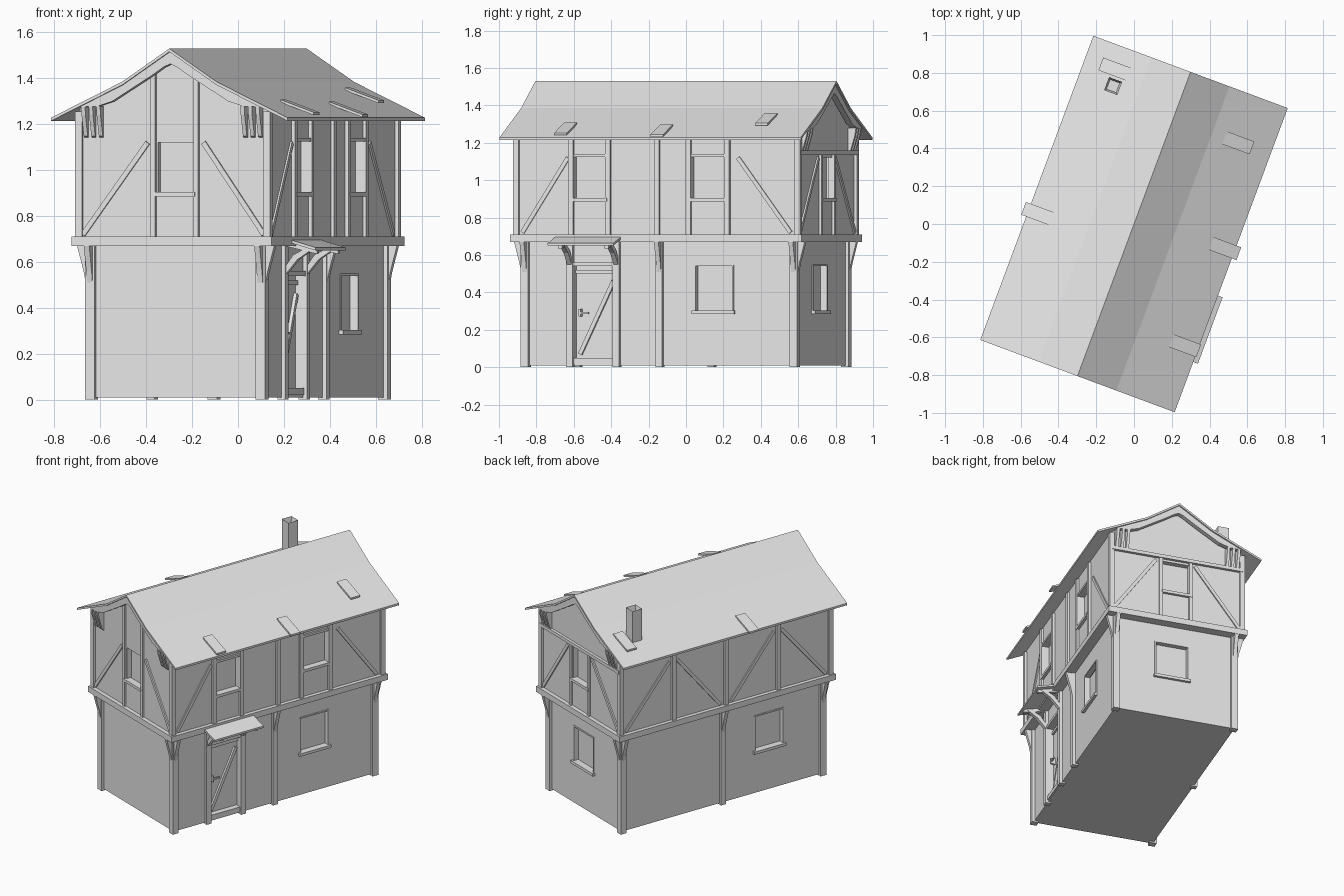
import bpy, bmesh, math
from mathutils import Matrix

cube = bpy.data.objects.get("Cube")
if cube:
    bpy.data.objects.remove(cube)

mat = bpy.data.materials.new("plain grey")
mat.use_nodes = True
mat.diffuse_color = (0.8, 0.8, 0.8, 1)
mat.node_tree.nodes["Principled BSDF"].inputs["Base Color"].default_value = (0.8, 0.8, 0.8, 1)

TURN = Matrix.Rotation(math.radians(-20.4), 4, 'Z')

# Each wall maps (along, up, outward) to house axes
WALL = {
    "right": lambda s, z, d: (d, s, z),
    "left": lambda s, z, d: (-d, s, z),
    "front": lambda s, z, d: (s, -d, z),
    "back": lambda s, z, d: (s, d, z),
}
LOWER = {"right": 0.40, "left": 0.40, "front": 0.77, "back": 0.77}
UPPER = {"right": 0.437, "left": 0.437, "front": 0.803, "back": 0.803}


def finish(name, bm):
    bmesh.ops.recalc_face_normals(bm, faces=bm.faces)
    mesh = bpy.data.meshes.new(name)
    bm.to_mesh(mesh)
    bm.free()
    mesh.materials.append(mat)
    ob = bpy.data.objects.new(name, mesh)
    ob.matrix_world = TURN
    bpy.context.collection.objects.link(ob)
    return ob


def add_prism(bm, f, pts, t0, t1):
    a = [bm.verts.new(f(p, q, t0)) for p, q in pts]
    b = [bm.verts.new(f(p, q, t1)) for p, q in pts]
    bm.faces.new(a)
    bm.faces.new(b[::-1])
    for i in range(len(a)):
        j = (i + 1) % len(a)
        bm.faces.new((a[i], b[i], b[j], a[j]))


def prism(name, f, pts, t0, t1):
    bm = bmesh.new()
    add_prism(bm, f, pts, t0, t1)
    return finish(name, bm)


def rect(s0, s1, z0, z1):
    return [(s0, z0), (s1, z0), (s1, z1), (s0, z1)]


def panel(name, side, s0, s1, z0, z1, d0, d1):
    return prism(name, WALL[side], rect(s0, s1, z0, z1), d0, d1)


def post(name, side, s, z0, z1, base, w=0.032, out=0.016):
    return panel(name, side, s - w / 2, s + w / 2, z0, z1, base - 0.02, base + out)


def brace(name, side, s0, z0, s1, z1, d0, d1, w=0.022):
    n = math.hypot(s1 - s0, z1 - z0)
    x, y = -(z1 - z0) / n * w / 2, (s1 - s0) / n * w / 2
    pts = [(s0 + x, z0 + y), (s1 + x, z1 + y), (s1 - x, z1 - y), (s0 - x, z0 - y)]
    return prism(name, WALL[side], pts, d0, d1)


def fin(name, side, s, pts, w=0.025):
    # Bracket cut in the outward/up plane
    f = WALL[side]
    return prism(name, lambda d, z, t: f(t, z, d), pts, s - w / 2, s + w / 2)


def roof_z(u):
    u = abs(u)
    return 1.53 - 0.66 * u if u < 0.22 else 1.385 - (u - 0.22) * 0.474


def cut(ob, boxes):
    bm = bmesh.new()
    for side, s0, s1, z0, z1, base in boxes:
        add_prism(bm, WALL[side], rect(s0, s1, z0, z1), base - 0.035, base + 0.05)
    cutter = finish("cutter", bm)
    cutter.hide_render = True
    mod = ob.modifiers.new("openings", 'BOOLEAN')
    mod.operation, mod.solver, mod.object = 'DIFFERENCE', 'EXACT', cutter
    bpy.context.view_layer.update()
    dg = bpy.context.evaluated_depsgraph_get()
    mesh = bpy.data.meshes.new_from_object(ob.evaluated_get(dg))
    ob.modifiers.clear()
    ob.data = mesh
    bpy.data.objects.remove(cutter)


# Openings: side, start, end, bottom, top
low_windows = [("right", 0.20, 0.417, 0.30, 0.545), ("left", -0.47, -0.25, 0.30, 0.545),
               ("back", -0.09, 0.13, 0.30, 0.545)]
high_windows = [("right", -0.475, -0.295, 0.90, 1.125), ("right", 0.195, 0.385, 0.90, 1.125),
                ("front", -0.074, 0.092, 0.90, 1.12), ("back", -0.09, 0.09, 0.90, 1.12)]
door = ("right", -0.49, -0.26, 0.03, 0.54)

# Storey walls with recessed windows and door
lower = panel("lower_walls", "back", -0.40, 0.40, 0.01, 0.69, -0.77, 0.77)
cut(lower, [w + (LOWER[w[0]],) for w in low_windows + [door]])
gable = [(u, roof_z(u) - 0.008) for u in (0.437, 0.22, 0, -0.22, -0.437)]
upper = prism("upper_walls", WALL["back"], [(-0.437, 0.70), (0.437, 0.70)] + gable, -0.803, 0.803)
cut(upper, [w + (UPPER[w[0]],) for w in high_windows])

# Window sills
for bases, windows in ((LOWER, low_windows), (UPPER, high_windows)):
    for side, s0, s1, z0, z1 in windows:
        b = bases[side]
        panel("window_sill", side, s0 - 0.012, s1 + 0.012, z0 - 0.015, z0 + 0.004, b - 0.03, b + 0.018)
        if bases is LOWER:
            for e in (s0, s1):
                panel("window_jamb", side, e - 0.005, e + 0.005, z0, z1, b - 0.03, b + 0.004)
            panel("window_head", side, s0, s1, z1 - 0.005, z1 + 0.005, b - 0.03, b + 0.004)

# Floor beam between the storeys
panel("floor_beam", "back", -0.464, 0.464, 0.67, 0.71, -0.831, 0.831)

# Corner posts with jetty brackets
bracket = [(0, 0.50), (0, 0.67), (0.042, 0.67), (0.034, 0.64), (0.012, 0.56)]
for x in (-1, 1):
    for y in (-1, 1):
        cx, cy = x * 0.396, y * 0.767
        panel("lower_corner_post", "back", cx - 0.022, cx + 0.022, 0, 0.68, cy - 0.022, cy + 0.022)
        ux, uy = x * 0.437, y * 0.803
        panel("upper_corner_post", "back", ux - 0.016, ux + 0.016, 0.70, 1.255, uy - 0.016, uy + 0.016)
        fin("corner_bracket", "right" if x > 0 else "left", cy, [(0.416 + d, z) for d, z in bracket])
        fin("corner_bracket", "back" if y > 0 else "front", cx, [(0.787 + d, z) for d, z in bracket])

# Lower side posts
for side, s in (("right", -0.51), ("right", -0.245), ("right", 0), ("left", 0)):
    post("lower_post", side, s, 0, 0.68, 0.40, 0.038, 0.018)
    if s == 0:
        fin("post_bracket", side, s, [(0.416 + d, z) for d, z in bracket])

# Upper side posts and diagonal braces
side_posts = {"right": (-0.49, -0.28, 0, 0.18, 0.40), "left": (-0.40, 0, 0.40)}
for side, spots in side_posts.items():
    for s in spots:
        post("upper_post", side, s, 0.70, 1.255, 0.437, 0.03)
side_braces = {"right": ((-0.77, -0.51), (0.76, 0.46)),
               "left": ((0.77, 0.43), (0.04, 0.37), (-0.04, -0.37), (-0.77, -0.43))}
for side, runs in side_braces.items():
    for low, high in runs:
        brace("side_brace", side, low, 0.72, high, 1.12, 0.42, 0.445)
for s0, s1 in ((-0.475, -0.295), (0.195, 0.385)):
    panel("window_rail", "right", s0, s1, 1.125, 1.14, 0.42, 0.45)

# Gable framing
for side, top in (("front", 1.42), ("back", 1.14)):
    for s in (-0.092, 0.108):
        post("gable_post", side, s, 0.70, top, 0.803, 0.022, 0.014)
    for low, high in ((-0.42, -0.12), (0.42, 0.14)):
        brace("gable_brace", side, low, 0.72, high, 1.12, 0.79, 0.812)
panel("gable_rail", "back", -0.44, 0.44, 1.135, 1.158, 0.79, 0.822)

# Curved barge boards and their brackets
low_edge = [(0.34, 1.278), (0.27, 1.30), (0.18, 1.355), (0.09, 1.41), (0.03, 1.45)]
barge = [(u, roof_z(u) - 0.008) for u in (-0.435, -0.22, 0, 0.22, 0.435)]
barge += low_edge + [(0, 1.463)] + [(-u, z) for u, z in reversed(low_edge)]
for side in ("front", "back"):
    prism("barge_board", WALL[side], barge, 0.815, 0.848)
    for s in (0.335, 0.37, 0.405):
        for k in (-1, 1):
            fin("eave_bracket", side, k * s,
                [(0.80, 1.14), (0.80, 1.28), (0.848, 1.28), (0.842, 1.24), (0.815, 1.15)], 0.018)

# Roof sheet
breaks = (-0.549, -0.22, 0, 0.22, 0.549)
sheet = [(u, roof_z(u)) for u in breaks]
sheet += [(u, roof_z(u) - 0.014) for u in reversed(breaks)]
prism("roof", WALL["back"], sheet, -0.859, 0.859)

# Loose roof boards, lifted at the lower end
for u, v in ((-0.38, 0.733), (-0.497, -0.126), (0.365, 0.595), (0.495, 0.046), (0.475, -0.51)):
    k = math.copysign(1, u)
    a, b = u - k * 0.075, u + k * 0.08
    za, zb = roof_z(a) - 0.004, roof_z(b) + 0.014
    prism("roof_board", WALL["back"], [(a, za), (b, zb), (b, zb + 0.012), (a, za + 0.012)],
          v - 0.036, v + 0.036)

# Chimney with a hollow top
bm = bmesh.new()
add_prism(bm, WALL["back"], rect(-0.395, -0.321, 1.25, 1.52), 0.609, 0.683)
bmesh.ops.recalc_face_normals(bm, faces=bm.faces)
top = [f for f in bm.faces if f.normal.z > 0.9]
bmesh.ops.inset_region(bm, faces=top, thickness=0.014)
for vert in top[0].verts:
    vert.co.z -= 0.05
finish("chimney", bm)

# Door frame, planks and handle
panel("door_lintel", "right", -0.50, -0.25, 0.54, 0.56, 0.37, 0.412)
panel("door_threshold", "right", -0.49, -0.26, 0.02, 0.05, 0.36, 0.405)
brace("door_brace", "right", -0.465, 0.07, -0.275, 0.46, 0.36, 0.38)
panel("door_rail", "right", -0.49, -0.26, 0.50, 0.52, 0.36, 0.376)
panel("door_handle", "right", -0.465, -0.41, 0.285, 0.295, 0.385, 0.395)
panel("door_handle_stem", "right", -0.465, -0.455, 0.27, 0.31, 0.36, 0.395)

# Door canopy on two struts
fin("door_canopy", "right", -0.388, [(0.40, 0.70), (0.575, 0.65), (0.575, 0.663), (0.40, 0.713)], 0.375)
for s in (-0.51, -0.245):
    fin("canopy_strut", "right", s,
        [(0.41, 0.54), (0.41, 0.575), (0.45, 0.63), (0.52, 0.667), (0.545, 0.659), (0.47, 0.61)], 0.026)
    fin("canopy_arm", "right", s, [(0.41, 0.67), (0.41, 0.698), (0.56, 0.655), (0.56, 0.635)], 0.022)
